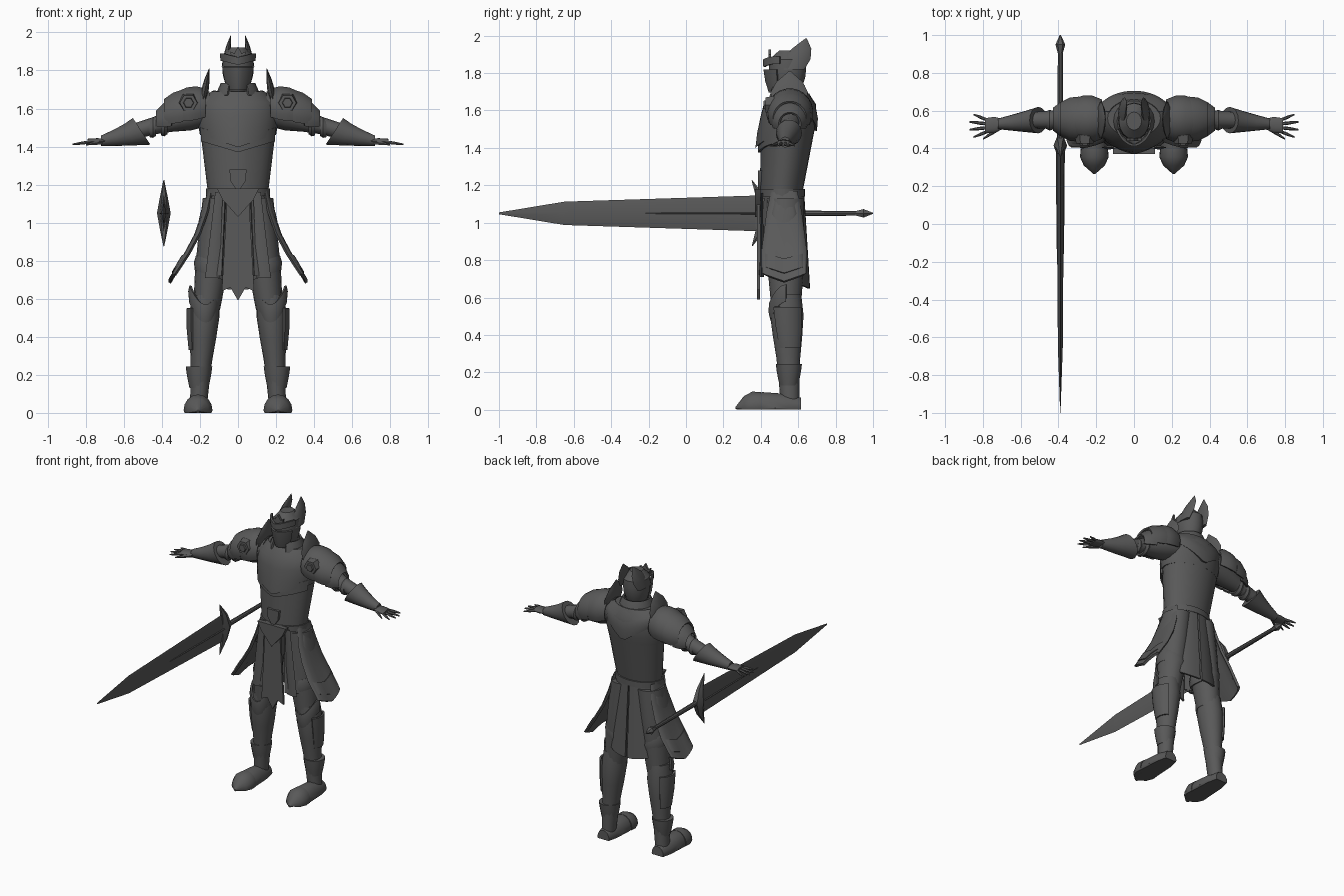
import bpy, bmesh
from math import cos, sin, radians
from mathutils import Vector

cube = bpy.data.objects.get("Cube")
if cube:
    bpy.data.objects.remove(cube, do_unlink=True)

steel = bpy.data.materials.new("dark_steel")
steel.use_nodes = True
steel.diffuse_color = (0.1, 0.1, 0.1, 1)
steel.node_tree.nodes["Principled BSDF"].inputs["Base Color"].default_value = steel.diffuse_color
made = []


def finish(name, bm, mirrored):
    """Turn a bmesh into an object, optionally mirrored to the other side."""
    bmesh.ops.recalc_face_normals(bm, faces=bm.faces)
    mesh = bpy.data.meshes.new(name)
    bm.to_mesh(mesh)
    bm.free()
    mesh.materials.append(steel)
    obj = bpy.data.objects.new(name, mesh)
    bpy.context.collection.objects.link(obj)
    if mirrored:
        mirror = obj.modifiers.new("mirror", "MIRROR")
        mirror.use_mirror_merge = False
    made.append(obj)


def section(centre, radius, flat, axis, sides, arc):
    """Points of an ellipse, or of an open arc of one, square to an axis."""
    first, last = arc or (0, 360)
    steps = sides - 1 if arc else sides
    points = []
    for i in range(sides):
        turn = radians(first + (last - first) * i / steps)
        u, v = radius * cos(turn), radius * flat * sin(turn)
        offset = {"X": (0, u, v), "Y": (u, 0, v), "Z": (u, v, 0)}[axis]
        points.append(centre + Vector(offset))
    return points


def loft(name, start, end, radii, axis="Z", flat=1, sides=16, mirrored=False,
         arc=None, thickness=0.012, tweak=None):
    """Evenly spaced sections from start to end: a solid, or a sheet if an arc is given."""
    start, end = Vector(start), Vector(end)
    bm = bmesh.new()
    grid = []
    for i, radius in enumerate(radii):
        centre = start.lerp(end, i / (len(radii) - 1))
        points = section(centre, radius, flat, axis, sides, arc)
        if tweak:
            points = [tweak(*p) for p in points]
        grid.append([bm.verts.new((x, y, max(0, z))) for x, y, z in points])
    for low, high in zip(grid, grid[1:]):
        for i in range(sides - 1 if arc else sides):
            j = (i + 1) % sides
            bm.faces.new((low[i], low[j], high[j], high[i]))
    if arc:
        bmesh.ops.recalc_face_normals(bm, faces=bm.faces)
        bmesh.ops.solidify(bm, geom=bm.faces[:], thickness=thickness)
    else:
        bm.faces.new(grid[0])
        bm.faces.new(grid[-1])
    finish(name, bm, mirrored)


def plate(name, y, half, thickness):
    """Symmetric flat polygon facing the front, given by its left half."""
    outline = half + [(-x, z) for x, z in reversed(half) if x > 0]
    bm = bmesh.new()
    face = bm.faces.new([bm.verts.new((x, y, z)) for x, z in outline])
    extruded = bmesh.ops.extrude_face_region(bm, geom=[face])["geom"]
    verts = [v for v in extruded if isinstance(v, bmesh.types.BMVert)]
    bmesh.ops.translate(bm, verts=verts, vec=(0, thickness, 0))
    finish(name, bm, False)


def keel(width, push, drop, top=9):
    """Rule that folds the front forward and down along the centre line."""
    def fold(x, y, z):
        amount = max(0, 1 - abs(x) / width) if y < 0.5 else 0
        amount *= min(1, max(0, (top - z) * 7))
        return x, y - push * amount, z - drop * amount
    return fold


# Torso: abdomen, keeled chest plate, back plate, collar and belt
loft("abdomen", (0, .51, 1.13), (0, .55, 1.5), (.155, .17, .185, .2),
     flat=.69, sides=24, tweak=keel(.1, .01, 0))
loft("chest_plate", (0, .54, 1.46), (0, .56, 1.69), (.2, .21, .21, .2, .14),
     flat=.7, sides=32, tweak=keel(.19, .03, .065, top=1.6))
loft("chest_under_plate", (0, .545, 1.43), (0, .55, 1.5), (.195, .2), flat=.69,
     arc=(200, 340), tweak=keel(.19, .015, .06))
loft("back_plate", (0, .56, 1.69), (0, .555, 1.48), (.14, .19, .21, .205), flat=.71,
     arc=(20, 160), tweak=lambda x, y, z: (x, y, z + abs(x) * (1.7 - z) * 3))
loft("gorget", (0, .545, 1.67), (0, .545, 1.735), (.115, .105, .09), arc=(-60, 240))
loft("neck", (0, .55, 1.66), (0, .55, 1.75), (.065, .06))
loft("belt", (0, .515, 1.14), (0, .515, 1.18), (.167, .167), flat=.73, sides=24)
plate("belly_emblem", .385, [(.045, 1.28), (.04, 1.22), (0, 1.16)], .04)
plate("belt_point", .37, [(.11, 1.18), (.08, 1.12), (0, 1.03)], .03)

# Helmet with a folded mask, brow, front crest and rear horns
loft("helmet", (0, .54, 1.685), (0, .545, 1.92), (.05, .068, .08, .083, .08, .04), flat=1.2)
loft("mask", (0, .53, 1.7), (0, .54, 1.82), (.052, .072, .084), flat=1.2,
     arc=(210, 330), tweak=keel(.06, .015, 0))
loft("brow", (0, .54, 1.85), (0, .54, 1.89), (.087, .088), flat=1.2,
     arc=(200, 340), tweak=keel(.07, .012, .02))
plate("front_crest", .44, [(0, 1.925), (.02, 1.89), (.04, 1.9), (.035, 1.86), (0, 1.84)], .015)
loft("horn", (.07, .57, 1.82), (.038, .642, 1.985), (.016, .018, .013, .001),
     flat=4, sides=8, mirrored=True)

# Arms: sleeve, bands, flared gauntlet and hand
loft("upper_arm", (.15, .56, 1.6), (.54, .55, 1.48), (.09, .085, .062, .046, .044),
     "X", mirrored=True)
for x, size in ((.37, .065), (.43, .055)):
    z = 1.635 - x * .3
    loft("arm_band", (x, .55, z), (x + .035, .55, z - .01), (size * .9, size, size * .85),
         "X", mirrored=True)
loft("gauntlet", (.5, .55, 1.48), (.72, .53, 1.43), (.07, .057, .043, .028), "X",
     mirrored=True, tweak=lambda x, y, z: (x + (z - 1.47) * (.72 - x) * 3, y, z))
loft("palm", (.69, .53, 1.43), (.79, .52, 1.425), (.026, .042, .04), "X", .4, mirrored=True)
for i in range(4):
    side = (i - 1.5) * .02
    loft("finger", (.775, .52 + side, 1.425), (.88 - abs(side), .52 + side * 2, 1.412),
         (.009, .009, .004), "X", sides=6, mirrored=True)
loft("thumb", (.71, .51, 1.425), (.8, .45, 1.41), (.014, .011, .004),
     "X", sides=6, mirrored=True)

# Pauldrons: overlapping domes, a neck guard and a hexagonal boss
for name, inner, outer, drop, radii in (
        ("inner_pauldron", .17, .32, 0, (.105, .125, .125, .11)),
        ("middle_pauldron", .29, .39, .02, (.12, .115, .09)),
        ("outer_pauldron", .35, .43, .05, (.1, .09, .06))):
    loft(name, (inner, .555, 1.6 - drop), (outer, .555, 1.58 - drop), radii, "X",
         mirrored=True, arc=(-25, 205))
loft("neck_guard", (.185, .55, 1.64), (.152, .555, 1.81), (.018, .02, .014, .001),
     flat=5, sides=8, mirrored=True)
loft("boss", (.26, .47, 1.63), (.26, .425, 1.63), (.055, .046), "Y", sides=6, mirrored=True)
loft("boss_core", (.26, .43, 1.63), (.26, .415, 1.63), (.03, .025), "Y", sides=6, mirrored=True)

# Skirt: pointed tabard, front strips and split coat tails
plate("tabard", .38, [(.055, 1.17), (.085, .64), (.04, .66), (0, .59)], .015)
loft("front_strip", (.1, .405, 1.16), (.135, .405, .71), (.02, .038),
     flat=.3, sides=4, mirrored=True)
loft("coat_tail", (0, .52, 1.16), (0, .52, .72), (.16, .175, .19, .205), flat=.7,
     mirrored=True, arc=(-65, 88),
     tweak=lambda x, y, z: (x, y, z - max(0, y - .5) * (1.16 - z)))


# Hip guards: bowed, flared side plates with raised trim
def flare(x, y, z):
    fall = 1.17 - z
    return x - sin(fall * 7) * .035, y, z - (.12 - abs(y - .525)) * fall * .8


for name, start, end, radii in (
        ("hip_guard", (.14, 1.17), (.335, .73), (.02, .027, .031, .035, .034)),
        ("hip_guard_trim", (.172, 1.13), (.237, .98), (.014, .02, .014)),
        ("hip_guard_edge", (.3, .84), (.33, .77), (.03, .03))):
    loft(name, (start[0], .525, start[1]), (end[0], .525, end[1]), radii, flat=3.5,
         sides=9, mirrored=True, arc=(-90, 90), thickness=.016, tweak=flare)

# Legs: thigh, thigh band, greave, knee guard, calf plate, cuff and boot
loft("thigh", (.095, .53, 1.13), (.165, .535, .54), (.09, .09, .085, .07),
     flat=1.12, mirrored=True)
loft("thigh_band", (.14, .53, .72), (.135, .53, .8), (.088, .094, .086), flat=1.1,
     mirrored=True, tweak=lambda x, y, z: (x, y, z + (x - .14) * .35))
loft("greave", (.17, .535, .62), (.207, .555, .05), (.072, .08, .07, .057, .05, .045),
     flat=1.12, mirrored=True)
loft("knee_guard", (.172, .535, .57), (.18, .535, .475), (.083, .086, .076), flat=1.1,
     mirrored=True, arc=(180, 360),
     tweak=lambda x, y, z: (x, y, z + ((x - .17) / .085) ** 2 * .1))
loft("calf_plate", (.185, .535, .55), (.195, .55, .33), (.087, .08, .065), flat=1.1,
     sides=9, mirrored=True, arc=(-45, 60))
loft("ankle_cuff", (.205, .55, .13), (.205, .55, .245), (.05, .058, .065, .07),
     sides=12, mirrored=True)
loft("boot", (.21, .615, .01), (.21, .27, .01), (.045, .062, .066, .07, .055, .01),
     "Y", 1.2, mirrored=True)
loft("toe_cap", (.21, .4, .015), (.21, .265, .01), (.072, .076, .056, .005),
     "Y", 1.1, mirrored=True)

# Great sword held level beside the right hip
SWORD_X, SWORD_Z = -0.39, 1.05
for name, front, back, radii, flat, sides in (
        ("blade_tip", -1, -.65, (.001, .013), 4.8, 4),
        ("blade", -.65, .4, (.013, .02), 4.8, 4),
        ("blade_core", -.6, .4, (.004, .02, .024), 1, 4),
        ("grip", .4, .93, (.017, .013), 1, 10),
        ("pommel", .9, 1, (.012, .026, .003), 1, 6)):
    loft(name, (SWORD_X, front, SWORD_Z), (SWORD_X, back, SWORD_Z), radii, "Y", flat, sides)
loft("cross_guard", (SWORD_X, .415, SWORD_Z - .175), (SWORD_X, .415, SWORD_Z + .175),
     (.002, .02, .036, .02, .002), flat=1.5, sides=6,
     tweak=lambda x, y, z: (x, y - (z - SWORD_Z) ** 2 * 2, z))

# Smooth the curved surfaces and keep the armour edges crisp
bpy.ops.object.select_all(action="DESELECT")
for obj in made:
    obj.select_set(True)
bpy.context.view_layer.objects.active = made[0]
bpy.ops.object.shade_smooth_by_angle(angle=radians(35))
